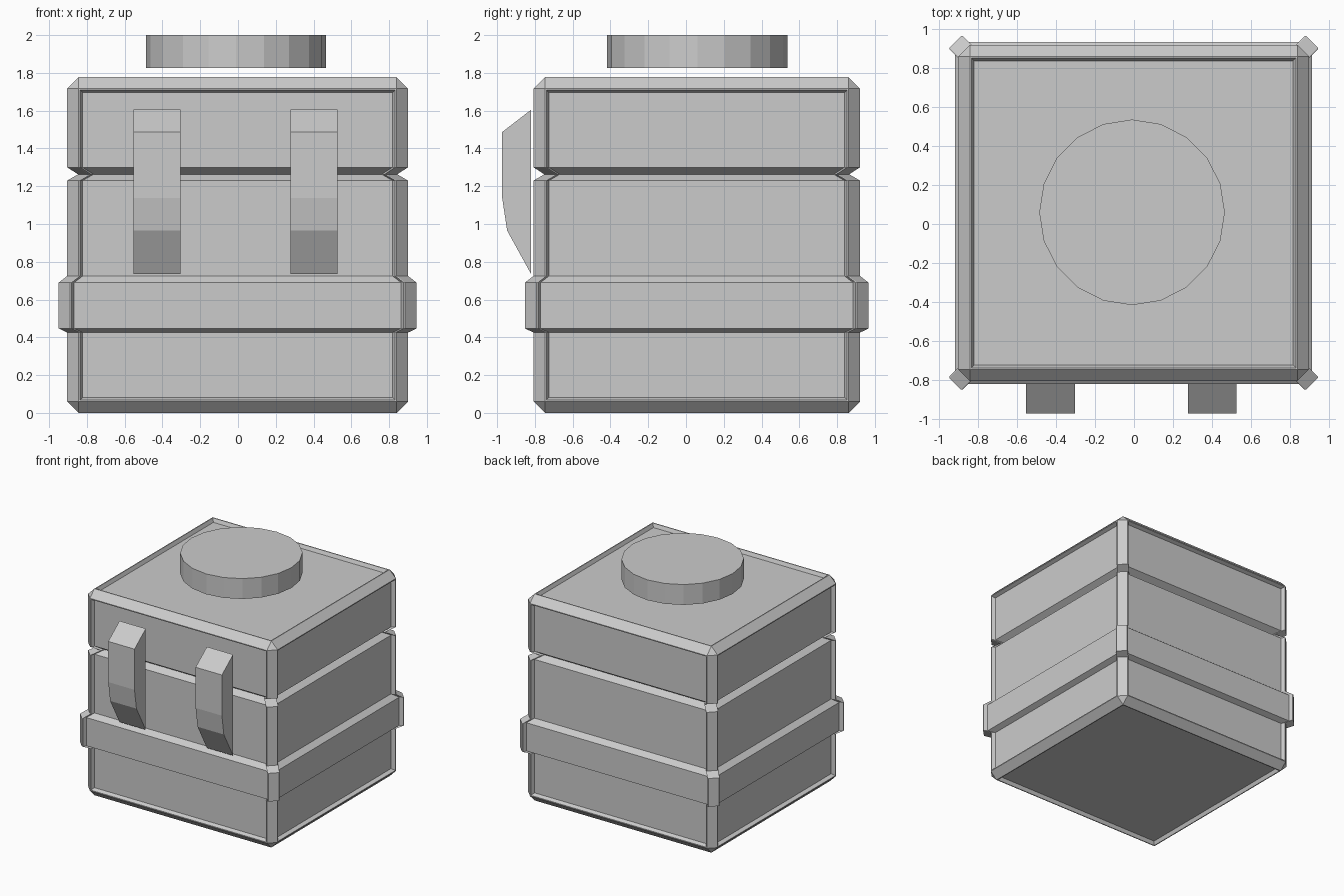
import bpy, bmesh
from mathutils import Vector, Matrix

cube = bpy.data.objects.get("Cube")
if cube:
    bpy.data.objects.remove(cube, do_unlink=True)

GREY = (0.6, 0.6, 0.6, 1)
grey = bpy.data.materials.new("light_grey")
grey.use_nodes = True
grey.diffuse_color = GREY
grey.node_tree.nodes["Principled BSDF"].inputs["Base Color"].default_value = GREY


def finish(bm, name):
    bmesh.ops.recalc_face_normals(bm, faces=bm.faces)
    mesh = bpy.data.meshes.new(name)
    bm.to_mesh(mesh)
    bm.free()
    mesh.materials.append(grey)
    obj = bpy.data.objects.new(name, mesh)
    bpy.context.collection.objects.link(obj)


# Crate body: chamfered box with a narrow rim and recessed panel on every side
CENTRE = Vector((-0.002, 0.057, 0.8885))
SIZE = Vector((1.804, 1.728, 1.777))
bm = bmesh.new()
bmesh.ops.create_cube(bm, size=1, matrix=Matrix.Translation(CENTRE) @ Matrix.Diagonal(SIZE).to_4x4())
bmesh.ops.bevel(bm, geom=bm.edges[:], offset=0.06, segments=1, profile=0.5, affect='EDGES')
panels = sorted(bm.faces, key=lambda f: f.calc_area())[-6:]
bm.normal_update()
bmesh.ops.inset_individual(bm, faces=panels, thickness=0.008, depth=0, use_even_offset=True)
bmesh.ops.inset_individual(bm, faces=panels, thickness=0.014, depth=-0.03, use_even_offset=True)

# Raised belt and lid groove: cut all rings first, then push them out or in
rings = [(0.425, 0), (0.447, 0.045), (0.69, 0.045), (0.725, 0),
         (1.23, 0), (1.263, -0.057), (1.30, 0)]
for z, push in rings:
    bmesh.ops.bisect_plane(bm, geom=bm.verts[:] + bm.edges[:] + bm.faces[:],
                           plane_co=(0, 0, z), plane_no=(0, 0, 1))
for z, push in rings:
    for v in bm.verts:
        if abs(v.co.z - z) < 1e-4:
            v.co.x += push if v.co.x > CENTRE.x else -push
            v.co.y += push if v.co.y > CENTRE.y else -push
finish(bm, "crate_body")

# Floating round cap
bm = bmesh.new()
bmesh.ops.create_cone(bm, cap_ends=True, segments=20, radius1=0.477, radius2=0.477, depth=0.175,
                      matrix=Matrix.Translation((-0.01, 0.06, 1.9125)))
finish(bm, "round_cap")

# Front straps: side profile (y, z) swept across the width
profile = [(-0.82, 1.605), (-0.973, 1.487), (-0.973, 1.137), (-0.947, 0.965), (-0.82, 0.735)]
for name, x in (("right_strap", -0.554), ("left_strap", 0.278)):
    bm = bmesh.new()
    near, far = ([bm.verts.new((px, y, z)) for y, z in profile] for px in (x, x + 0.25))
    bm.faces.new(near)
    bm.faces.new(far)
    for i in range(len(profile)):
        bm.faces.new((near[i - 1], near[i], far[i], far[i - 1]))
    finish(bm, name)
